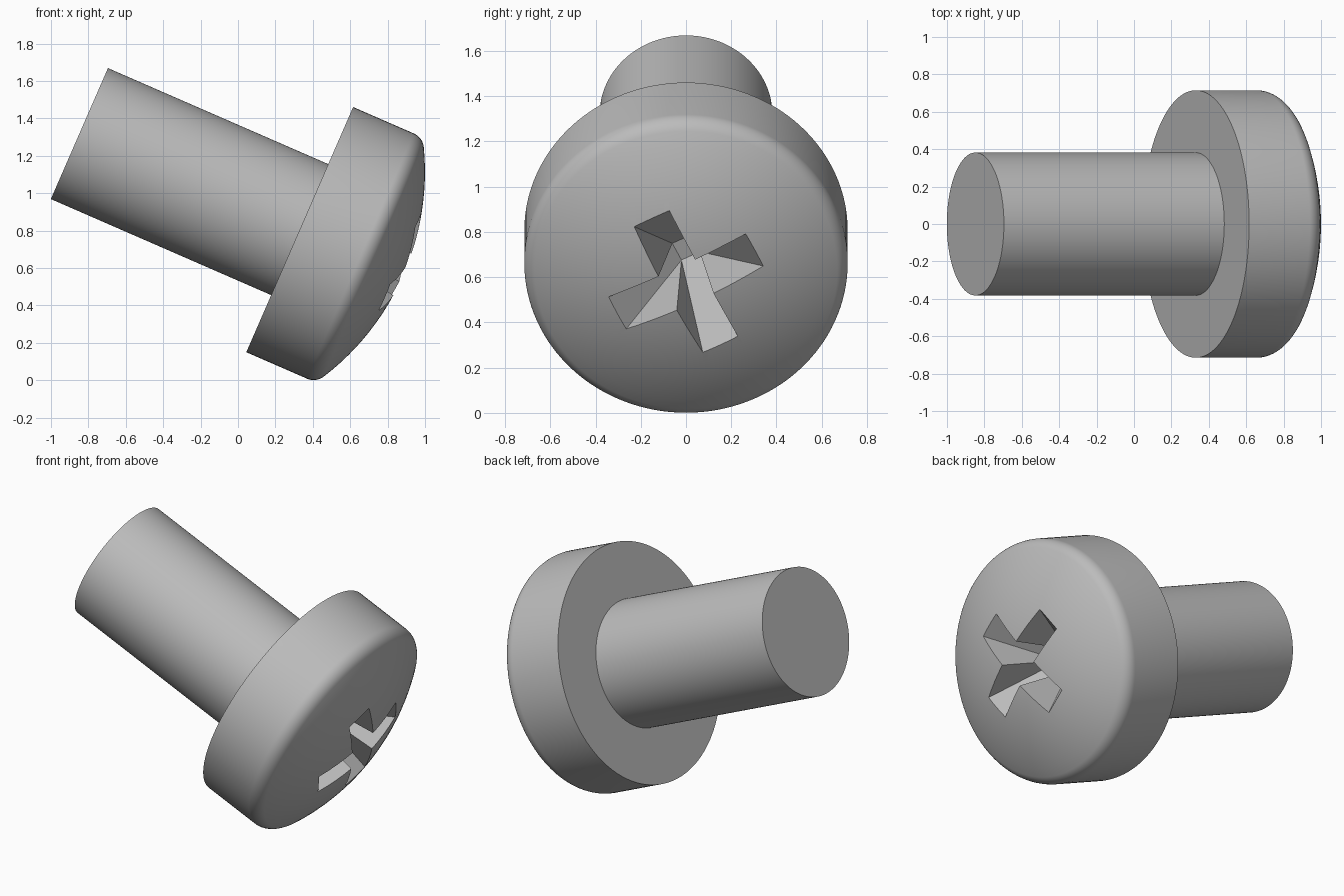
import bpy
import bmesh
from math import radians, sin, cos, asin, sqrt, pi

cube = bpy.data.objects.get("Cube")
if cube:
    bpy.data.objects.remove(cube, do_unlink=True)

# Dimensions, measured along the screw axis from the underside of the head
SHANK_R, SHANK_LEN = 0.382, 1.285
HEAD_R, APEX, DOME_R, FILLET = 0.715, 0.605, 1.38, 0.09
TILT, TURN = radians(113.55), radians(26.6)

steel = bpy.data.materials.new("grey steel")
steel.use_nodes = True
grey = (0.5, 0.5, 0.5, 1)
steel.diffuse_color = grey
steel.node_tree.nodes["Principled BSDF"].inputs["Base Color"].default_value = grey


def make_object(name, bm):
    bmesh.ops.recalc_face_normals(bm, faces=bm.faces)
    mesh = bpy.data.meshes.new(name)
    bm.to_mesh(mesh)
    bm.free()
    mesh.materials.append(steel)
    obj = bpy.data.objects.new(name, mesh)
    bpy.context.collection.objects.link(obj)
    obj.location = (0.33, 0, 0.805)
    obj.rotation_euler = (0, TILT, 0)
    return obj


# Profile: flat shank end, shank, head underside, rounded rim, shallow dome
dome_z = APEX - DOME_R
rim_r = HEAD_R - FILLET
rim_z = dome_z + sqrt((DOME_R - FILLET) ** 2 - rim_r ** 2)
spread = asin(rim_r / (DOME_R - FILLET))
profile = [(0, -SHANK_LEN), (SHANK_R, -SHANK_LEN), (SHANK_R, 0), (HEAD_R, 0)]
for i in range(11):
    a = (pi / 2 - spread) * i / 10
    profile.append((rim_r + FILLET * cos(a), rim_z + FILLET * sin(a)))
for i in range(1, 13):
    a = spread * (1 - i / 12)
    profile.append((DOME_R * sin(a), dome_z + DOME_R * cos(a)))

# Screw body turned from the profile
bm = bmesh.new()
verts = [bm.verts.new((r, 0, z)) for r, z in profile]
edges = [bm.edges.new(pair) for pair in zip(verts, verts[1:])]
bmesh.ops.spin(bm, geom=verts + edges, cent=(0, 0, 0), axis=(0, 0, 1),
               angle=2 * pi, steps=128, use_duplicate=False)
bmesh.ops.remove_doubles(bm, verts=bm.verts, dist=0.0005)
screw = make_object("screw", bm)

# Cross recess cutter: a wide cross tapering down to a small square
bm = bmesh.new()
half, tip, top_z = 0.097, 0.413, APEX + 0.05
base, base_z = 0.045, APEX - 0.42


def turned(x, y, z, quarter):
    a = TURN + quarter * pi / 2
    return bm.verts.new((x * cos(a) - y * sin(a), x * sin(a) + y * cos(a), z))


arms = [[turned(tip, -half, top_z, q), turned(tip, half, top_z, q),
         turned(half, half, top_z, q)] for q in range(4)]
floor = [turned(base, base, base_z, q) for q in range(4)]
bm.faces.new([v for arm in arms for v in arm])
bm.faces.new(floor)
for q in range(4):
    right, left, inner = arms[q]
    bm.faces.new((right, left, floor[q], floor[q - 1]))
    bm.faces.new((left, inner, floor[q]))
    bm.faces.new((inner, arms[(q + 1) % 4][0], floor[q]))
cutter = make_object("recess_cutter", bm)
cutter.hide_render = True

# Cut the recess, then smooth the turned surfaces
cut = screw.modifiers.new("cross recess", 'BOOLEAN')
cut.operation = 'DIFFERENCE'
cut.solver = 'EXACT'
cut.object = cutter
bpy.ops.object.select_all(action='DESELECT')
bpy.context.view_layer.objects.active = screw
screw.select_set(True)
bpy.ops.object.modifier_apply(modifier=cut.name)
bpy.data.objects.remove(cutter, do_unlink=True)
bpy.ops.object.shade_smooth_by_angle(angle=radians(25))
